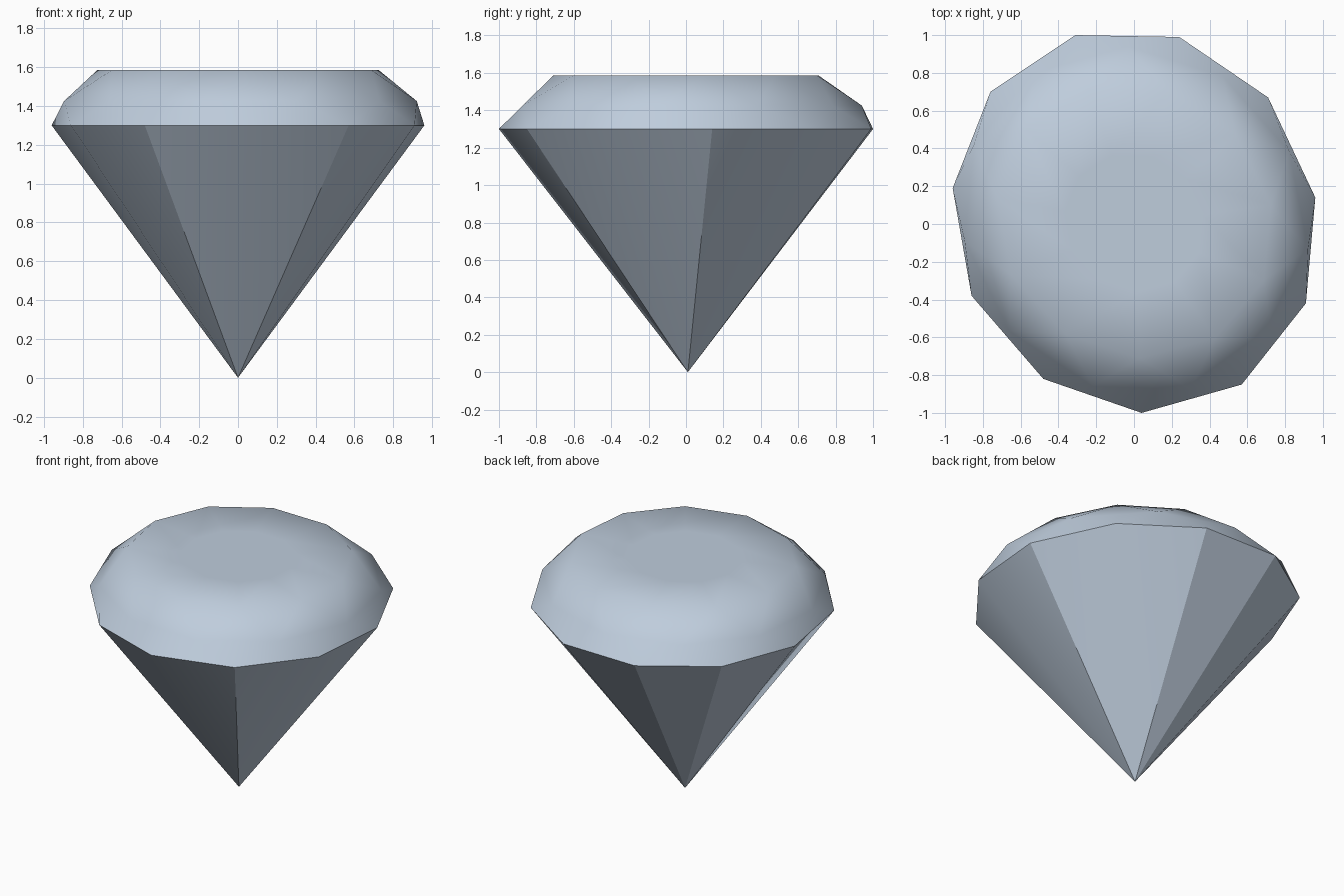
import bpy, bmesh

cube = bpy.data.objects.get("Cube")
if cube:
    bpy.data.objects.remove(cube, do_unlink=True)

# Pale blue-grey stone
stone = bpy.data.materials.new("pale_blue_grey")
stone.use_nodes = True
COLOR = (0.52, 0.61, 0.72, 1)
stone.diffuse_color = COLOR
stone.node_tree.nodes["Principled BSDF"].inputs["Base Color"].default_value = COLOR

# Slightly uneven eleven-sided girdle outline, counter-clockwise from the front
GIRDLE = [(0.04, -1.0), (0.57, -0.85), (0.91, -0.42), (0.96, 0.14),
          (0.71, 0.67), (0.24, 0.99), (-0.31, 1.0), (-0.76, 0.70),
          (-0.96, 0.19), (-0.86, -0.38), (-0.48, -0.82)]
N = len(GIRDLE)
MIDPOINTS = [((x + GIRDLE[(i + 1) % N][0]) / 2, (y + GIRDLE[(i + 1) % N][1]) / 2)
             for i, (x, y) in enumerate(GIRDLE)]
HARD_RIBS = {1, 3, 5, 6, 7, 8, 10}

bm = bmesh.new()


def ring(points, sx, sy, z):
    return [bm.verts.new((x * sx, y * sy, z)) for x, y in points]


# Rings from the widest edge up to the flat table
girdle = ring(GIRDLE, 1, 1, 1.3)
middle = ring(MIDPOINTS, 0.985, 0.945, 1.425)
rim = ring(GIRDLE, 0.755, 0.71, 1.585)
table = ring(GIRDLE, 0.38, 0.36, 1.585)
tip = bm.verts.new((0, 0.01, 0))

for i in range(N):
    j = (i + 1) % N
    # Pavilion facet
    bm.faces.new((girdle[j], girdle[i], tip))
    # Crown facets, the middle ring turned by half a step
    bm.faces.new((girdle[i], girdle[j], middle[i]))
    bm.faces.new((middle[i], girdle[j], middle[j]))
    bm.faces.new((middle[i], middle[j], rim[j]))
    bm.faces.new((middle[i], rim[j], rim[i]))
    # Outer band of the table
    bm.faces.new((rim[i], rim[j], table[j], table[i]))
bm.faces.new(table)

# Soft crown, crisp girdle and crisp main pavilion ribs
for face in bm.faces:
    face.smooth = True
for i in range(N):
    bm.edges.get((girdle[i], girdle[(i + 1) % N])).smooth = False
    if i in HARD_RIBS:
        bm.edges.get((girdle[i], tip)).smooth = False
bm.normal_update()

mesh = bpy.data.meshes.new("cut_gem")
bm.to_mesh(mesh)
bm.free()
mesh.materials.append(stone)
gem = bpy.data.objects.new("cut_gem", mesh)
bpy.context.collection.objects.link(gem)
